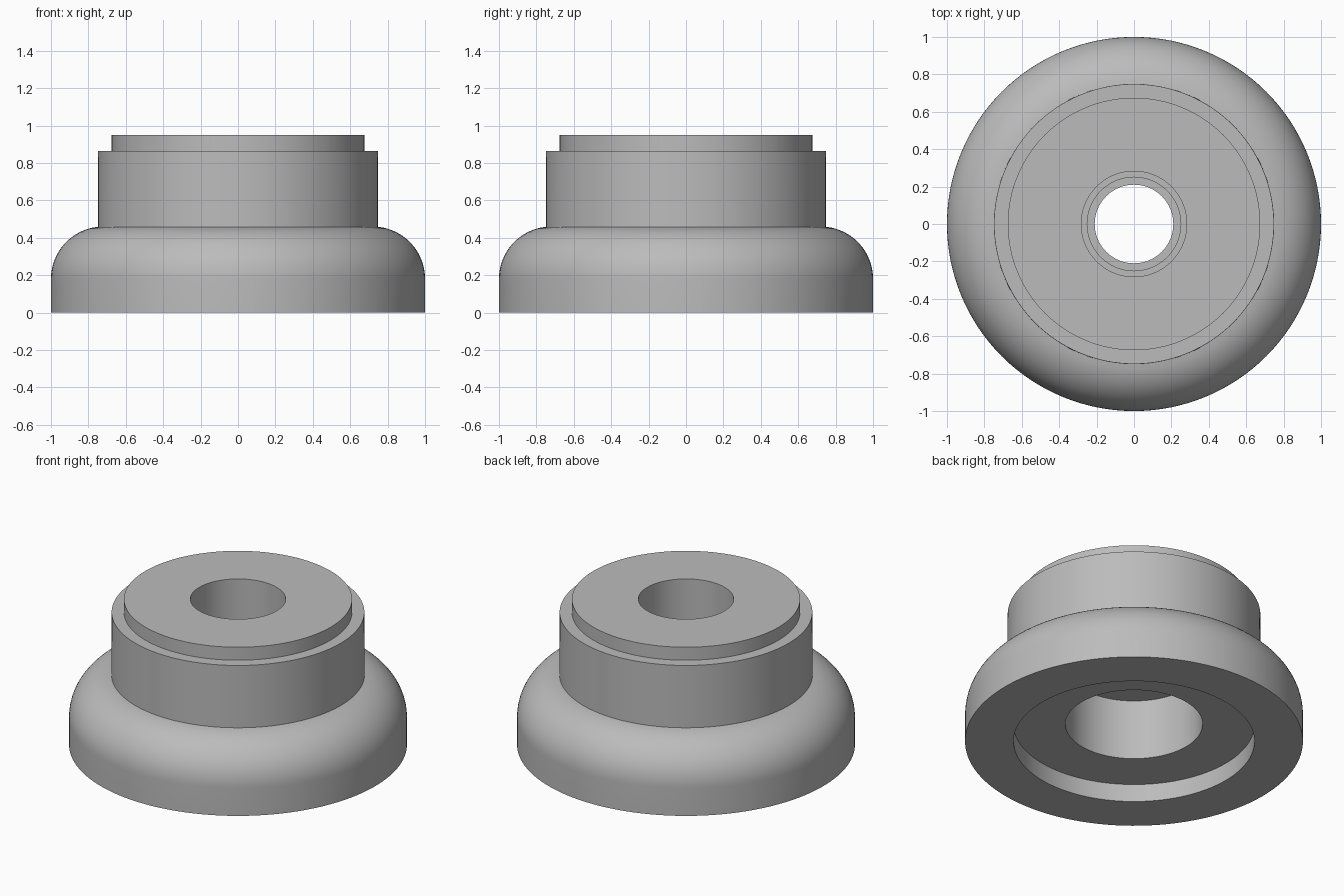
import bpy, bmesh
from math import sin, cos, pi, radians

cube = bpy.data.objects.get("Cube")
if cube:
    bpy.data.objects.remove(cube, do_unlink=True)

SEGMENTS = 128

# Single plain metal colour
metal = bpy.data.materials.new("plain grey")
metal.use_nodes = True
GREY = (0.5, 0.5, 0.5, 1)
metal.diffuse_color = GREY
metal.node_tree.nodes["Principled BSDF"].inputs["Base Color"].default_value = GREY


def lathe(name, profile):
    """Revolve a closed (radius, height) profile about the z axis."""
    bm = bmesh.new()
    rings = [[bm.verts.new((r * cos(2 * pi * i / SEGMENTS), r * sin(2 * pi * i / SEGMENTS), z))
              for i in range(SEGMENTS)] for r, z in profile]
    for a, b in zip(rings, rings[1:] + rings[:1]):
        for i in range(SEGMENTS):
            j = (i + 1) % SEGMENTS
            bm.faces.new((a[i], a[j], b[j], b[i]))
    bmesh.ops.recalc_face_normals(bm, faces=bm.faces)
    mesh = bpy.data.meshes.new(name)
    bm.to_mesh(mesh)
    bm.free()
    mesh.materials.append(metal)
    obj = bpy.data.objects.new(name, mesh)
    bpy.context.collection.objects.link(obj)
    bpy.ops.object.select_all(action='DESELECT')
    obj.select_set(True)
    bpy.context.view_layer.objects.active = obj
    bpy.ops.object.shade_smooth_by_angle(angle=radians(30))
    return obj


# Rounded shoulder between the flange and the neck
FILLET, STEPS = 0.28, 16
shoulder = [(1 - FILLET + FILLET * cos(radians(84) * k / STEPS),
             0.18 + FILLET * sin(radians(84) * k / STEPS)) for k in range(STEPS + 1)]

outside = [(1, 0)] + shoulder + [(0.748, 0.865), (0.675, 0.865), (0.675, 0.95)]

# Stepped through bore, from the top down to the underside recess
bore = [(0.282, 0.95), (0.282, 0.65), (0.25, 0.65), (0.25, 0.6), (0.21, 0.6),
        (0.21, 0.51), (0.406, 0.51), (0.406, 0.116), (0.713, 0.116), (0.713, 0)]

lathe("flanged_bushing", outside + bore)
